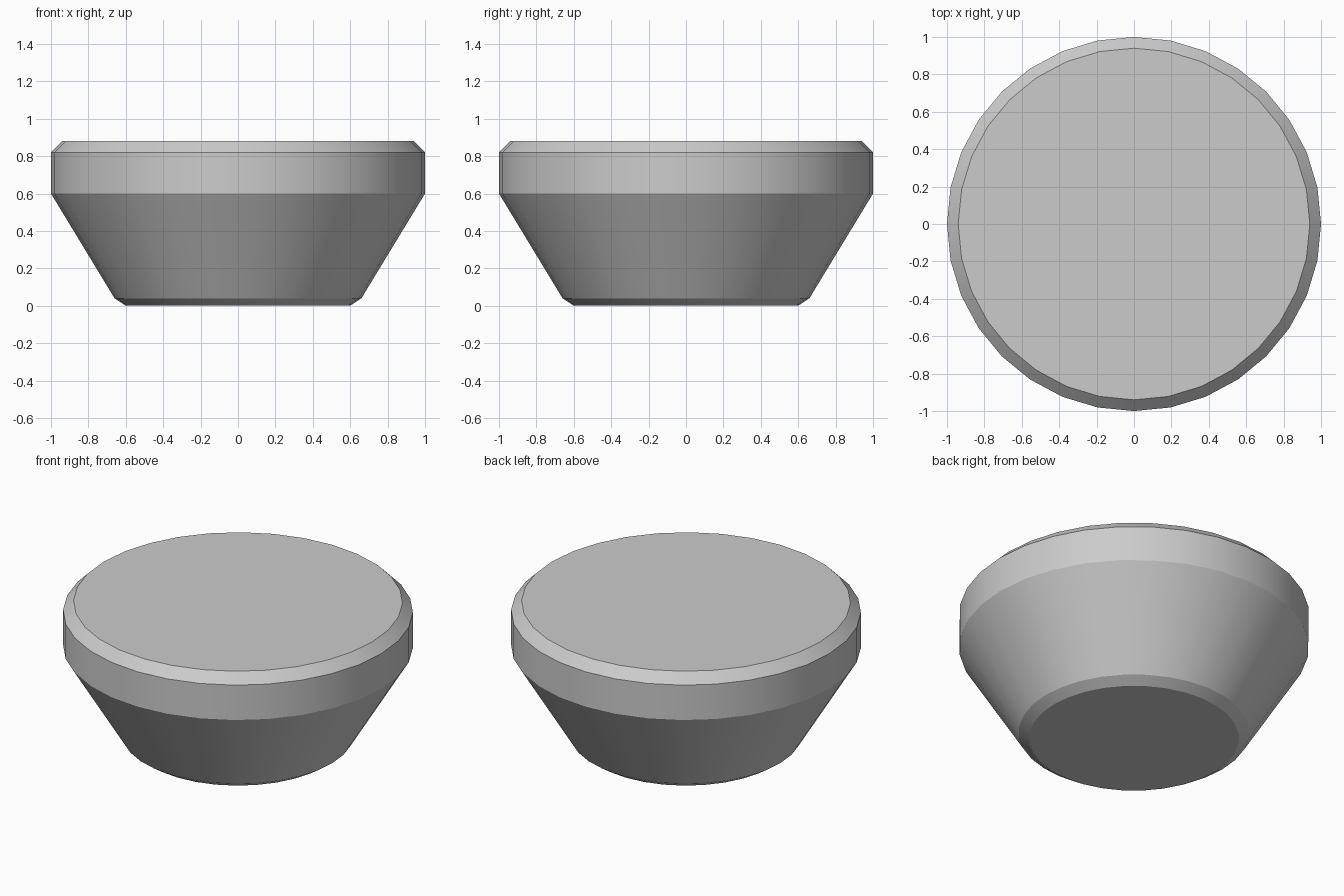
import bpy, bmesh
from math import cos, sin, tau, radians

if "Cube" in bpy.data.objects:
    bpy.data.objects.remove(bpy.data.objects["Cube"])

SIDES = 32
# (radius, height) from the base up to the chamfered rim
PROFILE = [(0.60, 0.0), (0.66, 0.04), (1.0, 0.60), (1.0, 0.82), (0.94, 0.88)]

# Solid tapered foot, turned from the profile
bm = bmesh.new()
rings = [[bm.verts.new((r * cos(tau * i / SIDES), r * sin(tau * i / SIDES), z))
          for i in range(SIDES)] for r, z in PROFILE]
for low, high in zip(rings, rings[1:]):
    for i in range(SIDES):
        j = (i + 1) % SIDES
        bm.faces.new((low[i], low[j], high[j], high[i]))

# Flat bottom and top caps
bm.faces.new(rings[0][::-1])
bm.faces.new(rings[-1])

mesh = bpy.data.meshes.new("tapered_foot")
bm.to_mesh(mesh)
bm.free()
foot = bpy.data.objects.new("tapered_foot", mesh)
bpy.context.collection.objects.link(foot)

# Smooth around the sides, crisp between the bands
bpy.context.view_layer.objects.active = foot
foot.select_set(True)
bpy.ops.object.shade_smooth_by_angle(angle=radians(20))
